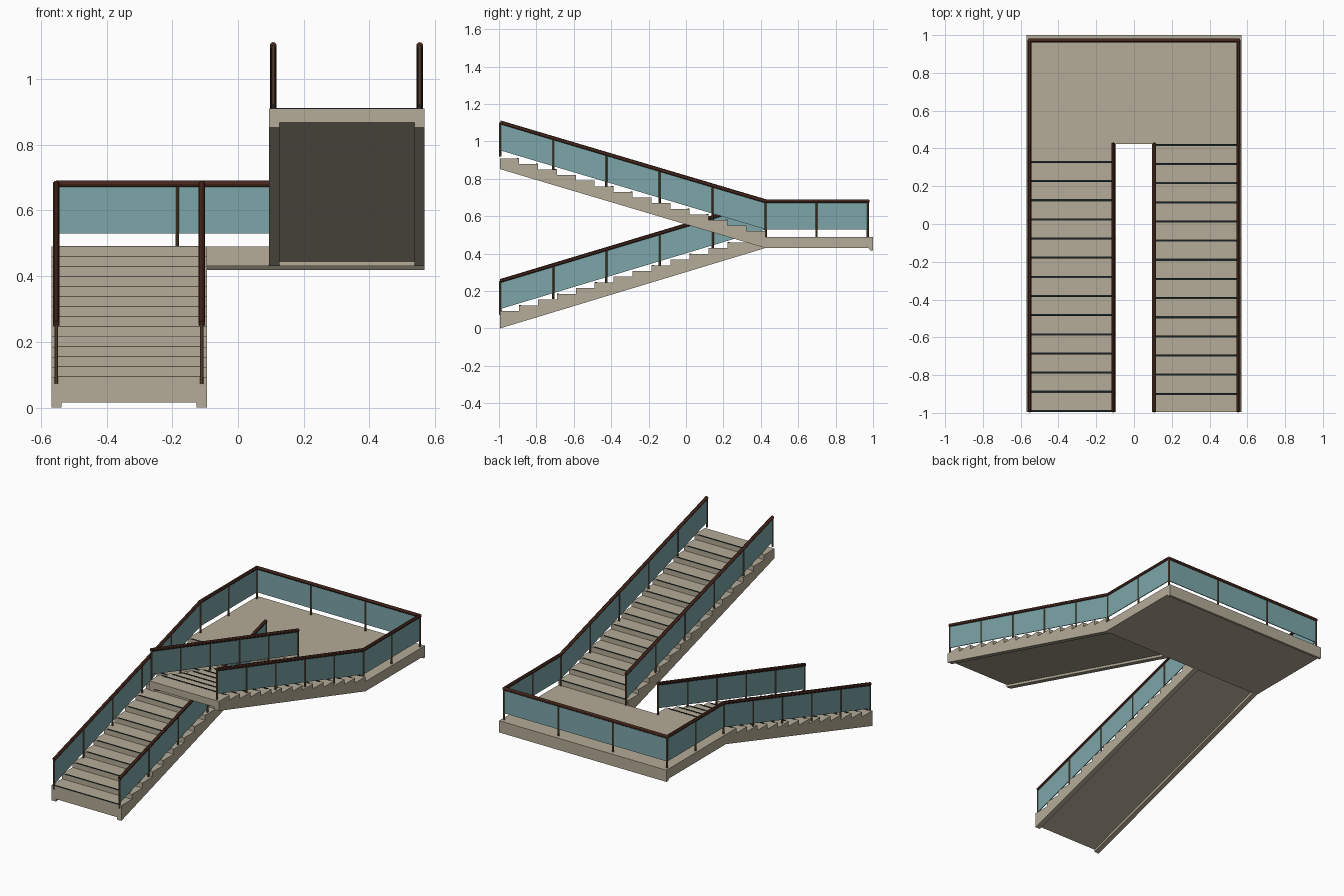
import bpy, bmesh
from mathutils import Vector

if "Cube" in bpy.data.objects:
    bpy.data.objects.remove(bpy.data.objects["Cube"])


def mat(name, rgb):
    m = bpy.data.materials.new(name)
    m.diffuse_color = (*rgb, 1)
    m.use_nodes = True
    m.node_tree.nodes["Principled BSDF"].inputs["Base Color"].default_value = m.diffuse_color
    return m


STONE = mat("warm_stone", (0.46, 0.41, 0.31))
GLASS = mat("teal_glass", (0.20, 0.38, 0.40))
WOOD = mat("dark_wood", (0.06, 0.02, 0.012))
BRONZE = mat("bronze", (0.14, 0.09, 0.045))
STRIP = mat("black_strip", (0.010, 0.016, 0.018))

Y0, RUN, RISE, N = -0.995, 0.1014, 0.0305, 14
Y1 = Y0 + N * RUN            # where flights meet the landing
LAND = 0.49                  # landing height
XO, XI = 0.553, 0.107        # outer and inner railing lines
GLASS_H, POST_H = 0.15, 0.182


def finish(bm, name, material, smooth=False):
    bmesh.ops.recalc_face_normals(bm, faces=bm.faces)
    me = bpy.data.meshes.new(name)
    bm.to_mesh(me)
    bm.free()
    me.materials.append(material)
    ob = bpy.data.objects.new(name, me)
    bpy.context.collection.objects.link(ob)
    if smooth:
        bpy.context.view_layer.objects.active = ob
        ob.select_set(True)
        bpy.ops.object.shade_smooth_by_angle()
        ob.select_set(False)
    return ob


def extrude(bm, pts, vec):
    f = bm.faces.new([bm.verts.new(p) for p in pts])
    r = bmesh.ops.extrude_face_region(bm, geom=[f])
    bmesh.ops.translate(bm, vec=vec, verts=[v for v in r["geom"] if isinstance(v, bmesh.types.BMVert)])


def box(bm, x0, x1, y0, y1, z0, z1):
    extrude(bm, [(x0, y0, z0), (x1, y0, z0), (x1, y1, z0), (x0, y1, z0)], (0, 0, z1 - z0))


def rod(bm, a, b, r, seg=12):
    a, b = Vector(a), Vector(b)
    res = bmesh.ops.create_cone(bm, cap_ends=True, segments=seg, radius1=r, radius2=r, depth=(b - a).length)
    q = (b - a).to_track_quat('Z', 'Y')
    for v in res["verts"]:
        v.co = q @ v.co + (a + b) / 2


# Flights: stepped profile, two stringers plus a core recessed underneath
def flight(name, x0, x1, steps, bottom):
    top = []
    for a, b, z in steps:
        top += [(a, z), (b, z)]
    bm = bmesh.new()
    for xa, xb, lift in ((x0, x0 + .031, 0), (x0 + .031, x1 - .031, .015), (x1 - .031, x1, 0)):
        low = [(y, z + lift) for y, z in bottom]
        extrude(bm, [(xa, y, z) for y, z in top + low], (xb - xa, 0, 0))
    finish(bm, name, STONE)
    # dark non-slip strip on every nosing
    bm = bmesh.new()
    for a, b, z in steps:
        d = 1 if b > a else -1
        ya, yb = sorted((a + d * .001, a + d * .011))
        box(bm, x0 + .02, x1 - .02, ya, yb, z - .004, z + .0015)
    finish(bm, name + "_nosing_strips", STRIP)


lower = [(Y0 + i * RUN, Y0 + (i + 1) * RUN, LAND - (N - 1 - i) * RISE) for i in range(N)]
upper = [(Y1 - i * RUN, Y1 - (i + 1) * RUN, LAND + (i + 1) * .03) for i in range(N)]
flight("lower_flight", -.568, -.095, lower, [(Y1, .43), (Y0, 0)])
flight("upper_flight", .095, .568, upper, [(Y0, .852), (Y1, .43)])

# Landing slab with a small drop lip at the back
bm = bmesh.new()
box(bm, -.568, .568, Y1, .985, .43, LAND)
extrude(bm, [(-.568, .975, .43), (-.568, .985, .418), (-.568, 1, .418), (-.568, 1, LAND), (-.568, .975, LAND)],
        (1.136, 0, 0))
finish(bm, "landing", STONE)

# Railings: path of rail corners and number of bays in each stretch
YB, YE = .972, Y0 + .002
ZL, ZM, ZU = .254, .68, 1.102


def railing(name, path, bays):
    rail, glass, posts = bmesh.new(), bmesh.new(), bmesh.new()
    path = [Vector(p) for p in path]
    for p in path[1:-1]:
        s = bmesh.ops.create_uvsphere(rail, u_segments=12, v_segments=8, radius=.0102)
        bmesh.ops.translate(rail, vec=p, verts=s["verts"])
    feet = set()
    for a, b, n in zip(path, path[1:], bays):
        rod(rail, a, b, .0102)
        side = Vector((0, .005, 0)) if abs(b.x - a.x) > .1 else Vector((.005, 0, 0))
        down = Vector((0, 0, -GLASS_H))
        extrude(glass, [p - side / 2 for p in (a, b, b + down, a + down)], side)
        feet |= {tuple(round(c, 4) for c in a.lerp(b, i / n)) for i in range(n + 1)}
    for x, y, z in sorted(feet):
        h = POST_H if y < Y1 - .05 else z - LAND + .002
        rod(posts, (x, y, z - h), (x, y, z), .0058, 10)
    finish(rail, name + "_handrail", WOOD, True)
    finish(glass, name + "_glass", GLASS)
    finish(posts, name + "_posts", BRONZE, True)


railing("outer_railing",
        [(-XO, YE, ZL), (-XO, Y1, ZM), (-XO, YB, ZM), (XO, YB, ZM), (XO, Y1, ZM), (XO, YE, ZU)],
        [5, 2, 3, 2, 5])
railing("lower_inner_railing", [(-XI - .003, YE, ZL), (-XI - .003, Y1 + .003, ZM)], [5])
railing("upper_inner_railing", [(XI, Y1 + .003, ZM), (XI, YE, ZU)], [5])
